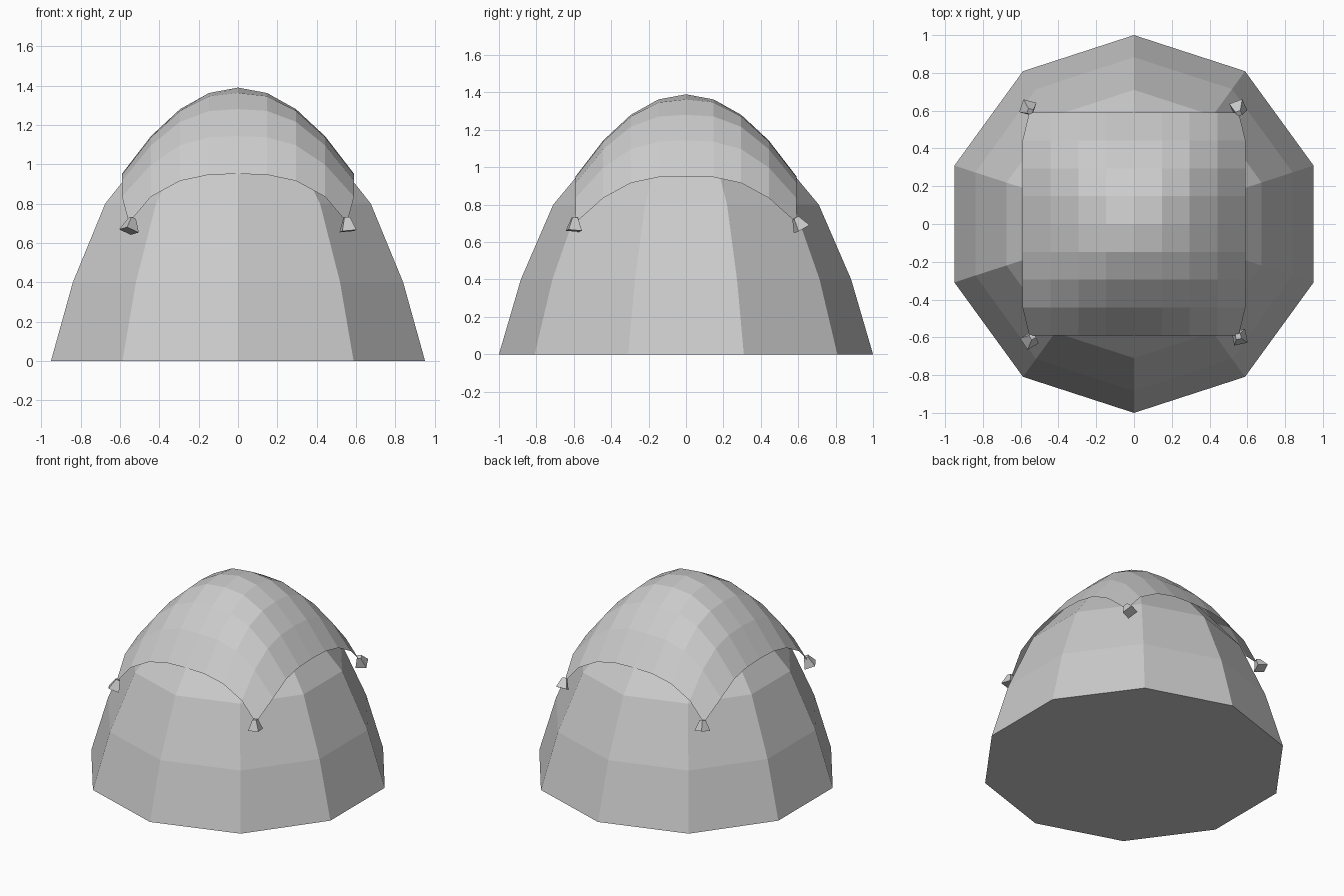
import bpy, bmesh, math
from mathutils import Matrix, Vector, Euler

if "Cube" in bpy.data.objects:
    bpy.data.objects.remove(bpy.data.objects["Cube"], do_unlink=True)

grey = bpy.data.materials.new("light grey")
grey.use_nodes = True
colour = (0.6, 0.6, 0.6, 1)
grey.diffuse_color = colour
grey.node_tree.nodes["Principled BSDF"].inputs["Base Color"].default_value = colour


def finish(bm, name):
    bmesh.ops.recalc_face_normals(bm, faces=bm.faces)
    mesh = bpy.data.meshes.new(name)
    bm.to_mesh(mesh)
    bm.free()
    mesh.materials.append(grey)
    obj = bpy.data.objects.new(name, mesh)
    bpy.context.collection.objects.link(obj)
    return obj


# Ten-sided dome: stacked rings closed by an apex and a flat base
SIDES = 10
bm = bmesh.new()
rings = []
for r, z in [(1, 0), (0.883, 0.4), (0.71, 0.8), (0.46, 1.1), (0.24, 1.29)]:
    angles = [math.pi / 2 + math.tau * i / SIDES for i in range(SIDES)]
    rings.append([bm.verts.new((r * math.cos(a), r * math.sin(a), z)) for a in angles])
apex = bm.verts.new((0, 0, 1.36))
bm.faces.new(rings[0])
for i in range(SIDES):
    j = (i + 1) % SIDES
    for low, high in zip(rings, rings[1:]):
        bm.faces.new((low[i], low[j], high[j], high[i]))
    bm.faces.new((rings[-1][i], rings[-1][j], apex))
finish(bm, "dome")

# Square cloth draped over the dome, corners hanging and drawn in
HALF = 0.59
bm = bmesh.new()
bmesh.ops.create_grid(bm, x_segments=8, y_segments=8, size=HALF)
for v in bm.verts:
    reach = (abs(v.co.x) ** 3 + abs(v.co.y) ** 3) ** (1 / 3)
    v.co.z = 1.39 - 1.26 * reach ** 2
    if min(abs(v.co.x), abs(v.co.y)) > HALF - 0.01:
        v.co.x *= 0.94
        v.co.z += 0.01
finish(bm, "cloth")

# Four-sided weights hanging from the cloth corners, each swung a little
weights = [
    ("front_left_weight", (0.552, -0.595, 0.73), (-5, -5, 12)),
    ("front_right_weight", (-0.538, -0.595, 0.725), (-10, 22, 30)),
    ("back_left_weight", (0.555, 0.585, 0.73), (28, -8, 20)),
    ("back_right_weight", (-0.55, 0.595, 0.725), (15, 15, -15)),
]
for name, tip, swing in weights:
    bm = bmesh.new()
    bmesh.ops.create_cone(bm, cap_ends=True, segments=4, radius1=0.052, radius2=0.02,
                          depth=0.07, matrix=Matrix.Translation((0, 0, -0.035))
                          @ Matrix.Rotation(math.pi / 4, 4, 'Z'))
    turn = Euler([math.radians(a) for a in swing]).to_matrix().to_4x4()
    bmesh.ops.transform(bm, matrix=Matrix.Translation(Vector(tip)) @ turn, verts=bm.verts)
    finish(bm, name)
